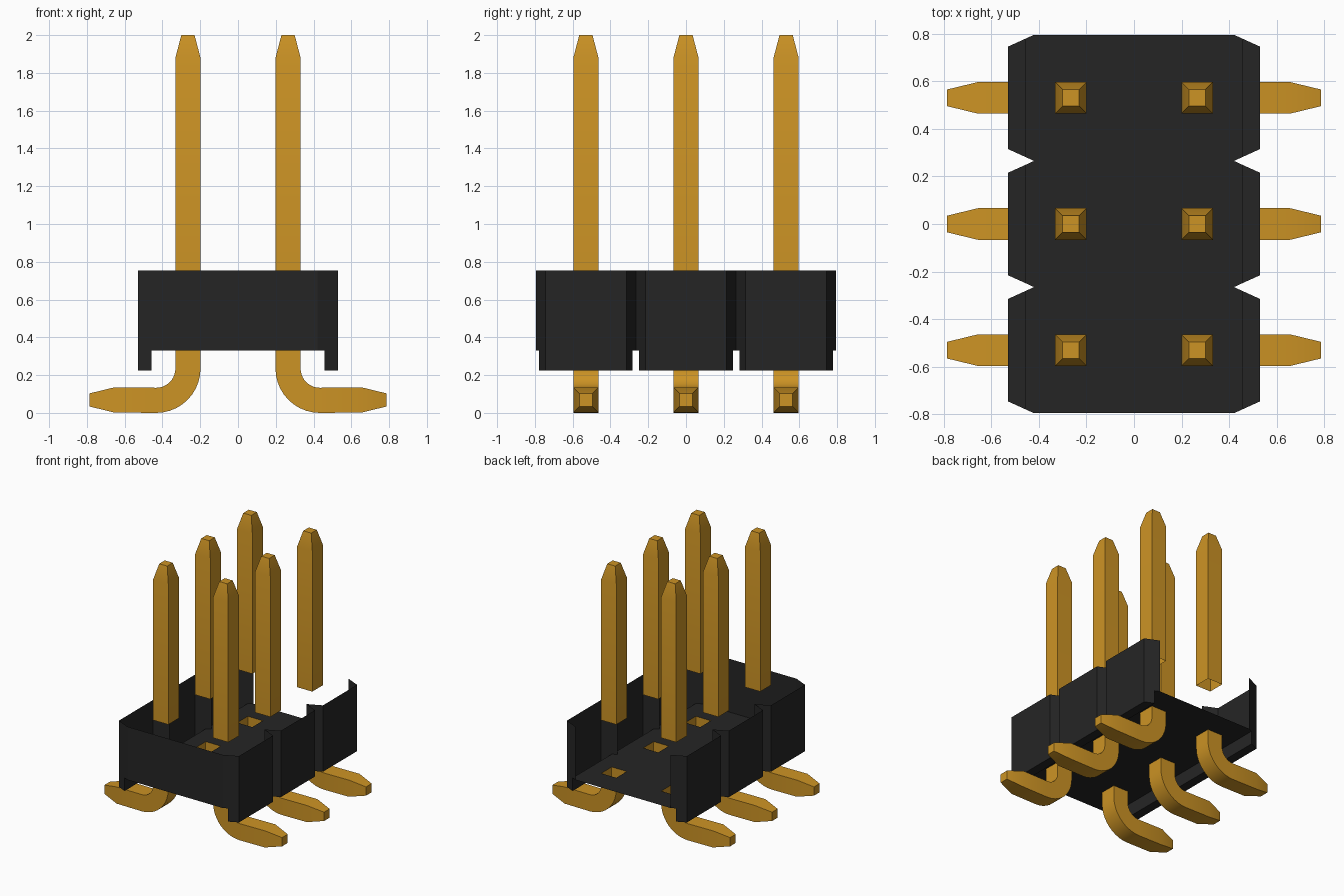
import bpy, bmesh, math
from mathutils import Vector

cube = bpy.data.objects.get("Cube")
if cube:
    bpy.data.objects.remove(cube, do_unlink=True)

PITCH = 0.53            # spacing of the pins
HALF = 0.0665           # half thickness of a pin
ROWS = (-PITCH, 0, PITCH)
COLUMN = 0.265
FLOOR, TOP, FOOT = 0.33, 0.755, 0.225


def make_material(name, color):
    mat = bpy.data.materials.new(name)
    mat.use_nodes = True
    mat.diffuse_color = color
    mat.node_tree.nodes["Principled BSDF"].inputs["Base Color"].default_value = color
    return mat


gold = make_material("gold metal", (0.604, 0.292, 0.018, 1))
black = make_material("black plastic", (0.0185, 0.0185, 0.0185, 1))


def finish(bm, name, mat, smooth=False):
    bmesh.ops.remove_doubles(bm, verts=bm.verts, dist=0.0005)
    bmesh.ops.recalc_face_normals(bm, faces=bm.faces)
    mesh = bpy.data.meshes.new(name)
    bm.to_mesh(mesh)
    bm.free()
    mesh.materials.append(mat)
    obj = bpy.data.objects.new(name, mesh)
    bpy.context.collection.objects.link(obj)
    if smooth:
        bpy.ops.object.select_all(action="DESELECT")
        obj.select_set(True)
        bpy.context.view_layer.objects.active = obj
        bpy.ops.object.shade_smooth_by_angle(angle=math.radians(30))
    return obj


def sweep_pin(name, path, side, row):
    """Square tube along (x, z, angle, half) stations, closed at its far end."""
    bm = bmesh.new()
    rings = []
    for x, z, angle, half in path:
        across = Vector((math.cos(angle), 0, math.sin(angle))) * half
        ring = []
        for a, b in ((-1, -1), (1, -1), (1, 1), (-1, 1)):
            p = Vector((x, row + b * half, z)) + across * a
            ring.append(bm.verts.new((p.x * side, p.y, p.z)))
        rings.append(ring)
    for low, high in zip(rings, rings[1:]):
        for i in range(4):
            j = (i + 1) % 4
            bm.faces.new((low[i], low[j], high[j], high[i]))
    bm.faces.new(rings[-1])
    finish(bm, name, gold, smooth=True)


# Upright pins with tapered tips, and bent tails below the housing
upright = [(COLUMN, TOP, 0, HALF), (COLUMN, 1.88, 0, HALF), (COLUMN, 2.0, 0, 0.035)]
bend_radius, steps = 0.168, 10
center_x, center_z = COLUMN + bend_radius, HALF + bend_radius
tail = [(COLUMN, FLOOR, 0, HALF)]
for i in range(steps + 1):
    t = math.pi / 2 * i / steps
    tail.append((center_x - bend_radius * math.cos(t),
                 center_z - bend_radius * math.sin(t), t, HALF))
tail += [(0.655, HALF + 0.002, math.pi / 2, HALF), (0.785, HALF + 0.002, math.pi / 2, 0.035)]

for number, row in enumerate(ROWS, 1):
    for side, label in ((1, "left"), (-1, "right")):
        sweep_pin(f"{label}_upright_pin_{number}", upright, side, row)
        sweep_pin(f"{label}_bent_tail_{number}", tail, side, row)

# Housing: open shell with notched sides, feet along both sides and a pierced floor
bm = bmesh.new()


def face(points):
    bm.faces.new([bm.verts.new(p) for p in points])


def wall(a, b, low, high):
    face([(*a, low), (*b, low), (*b, high), (*a, high)])


NOTCH, INNER, OUTER = 0.42, 0.457, 0.53
END = PITCH / 2
INNER_END = END - 0.017
OUTER_END = 0.215
xs = (-NOTCH, -COLUMN - HALF, -COLUMN + HALF, COLUMN - HALF, COLUMN + HALF, NOTCH)
ys = (-END, -HALF, HALF, END)

for row in ROWS:
    for side in (1, -1):
        outline = [(side * x, row + y) for x, y in (
            (NOTCH, -END), (INNER, -INNER_END), (OUTER, -OUTER_END),
            (OUTER, OUTER_END), (INNER, INNER_END), (NOTCH, END))]
        for a, b in zip(outline, outline[1:]):
            wall(a, b, FLOOR, TOP)
        # Foot strip
        foot = outline[1:5]
        for a, b in zip(foot, foot[1:] + foot[:1]):
            wall(a, b, FOOT, FLOOR)
        face([(*p, FOOT) for p in foot])
        # Floor edge beside the foot
        edge = [outline[0], outline[1], outline[4], outline[5]]
        edge += [(side * NOTCH, row + HALF), (side * NOTCH, row - HALF)]
        face([(*p, FLOOR) for p in edge])
    # Floor with square pin holes
    for i in range(5):
        for j in range(3):
            if i in (1, 3) and j == 1:
                continue
            x0, x1, y0, y1 = xs[i], xs[i + 1], row + ys[j], row + ys[j + 1]
            face([(x0, y0, FLOOR), (x1, y0, FLOOR), (x1, y1, FLOOR), (x0, y1, FLOOR)])

# Front wall
front = ROWS[0] - END
wall((-NOTCH, front), (NOTCH, front), FLOOR, TOP)
finish(bm, "housing", black)
